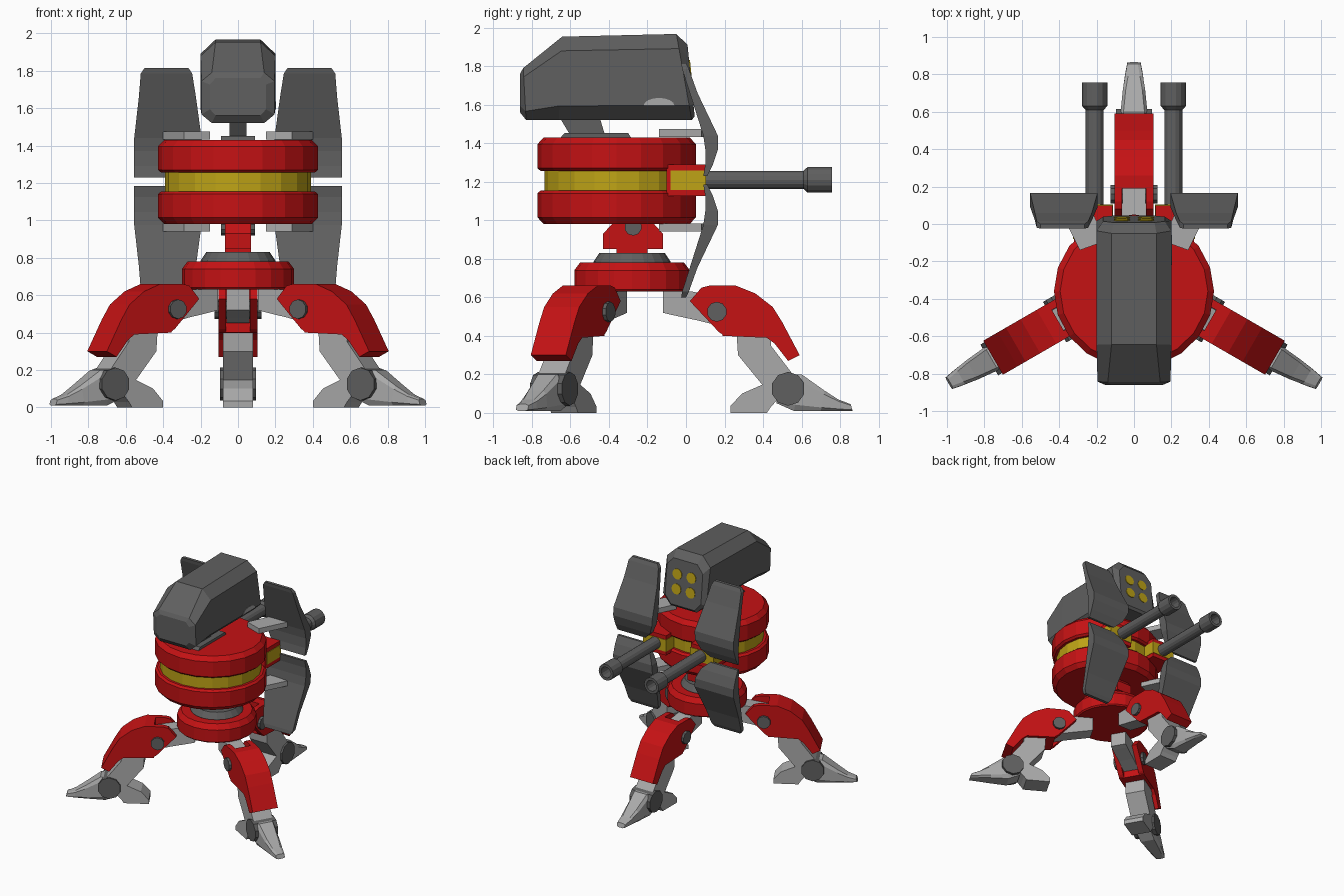
import bpy, bmesh, math
from mathutils import Vector, Matrix

if "Cube" in bpy.data.objects:
    bpy.data.objects.remove(bpy.data.objects["Cube"])


def material(name, rgb):
    m = bpy.data.materials.new(name)
    m.diffuse_color = (*rgb, 1)
    m.use_nodes = True
    m.node_tree.nodes["Principled BSDF"].inputs["Base Color"].default_value = m.diffuse_color
    return m


RED = material("red_paint", (0.56, 0.006, 0.007))
YELLOW = material("yellow_paint", (0.52, 0.37, 0.008))
DARK = material("dark_grey", (0.115, 0.115, 0.115))
LIGHT = material("light_grey", (0.40, 0.40, 0.40))
CY = -0.28          # y of the leg hub
leg_spin = Matrix.Identity(4)


def loft(name, rings, mat, bevel=0, xf=None):
    """Bridge rings of points, cap both ends."""
    bm = bmesh.new()
    vs = [[bm.verts.new(Vector(p)) for p in r] for r in rings]
    n = len(rings[0])
    for a, b in zip(vs, vs[1:]):
        for i in range(n):
            bm.faces.new((a[i], a[(i + 1) % n], b[(i + 1) % n], b[i]))
    bm.faces.new(vs[0][::-1])
    bm.faces.new(vs[-1])
    if bevel:
        edges = [e for e in bm.edges if len(e.link_faces) == 2 and e.calc_face_angle(0) > 0.8]
        bmesh.ops.bevel(bm, geom=edges, offset=bevel, segments=1, affect='EDGES')
    if xf:
        bm.transform(xf)
    bmesh.ops.recalc_face_normals(bm, faces=bm.faces)
    me = bpy.data.meshes.new(name)
    bm.to_mesh(me)
    bm.free()
    me.materials.append(mat)
    ob = bpy.data.objects.new(name, me)
    bpy.context.collection.objects.link(ob)
    return ob


def prism_x(name, pts, x0, x1, mat, bevel=0, xf=None):
    return loft(name, [[(x, y, z) for y, z in pts] for x in (x0, x1)], mat, bevel, xf)


def box(name, x, y, z, mat, bevel=0):
    return prism_x(name, [(y[0], z[0]), (y[1], z[0]), (y[1], z[1]), (y[0], z[1])], x[0], x[1], mat, bevel)


def turned(name, prof, centre, axis, n, mat, sy=1.0, xf=None):
    """Profile of (radius, distance) turned around an axis through centre."""
    cx, cy, cz = centre
    rings = []
    for r, d in prof:
        ring = []
        for i in range(n):
            a = 2 * math.pi * (i + (0.5 if axis == 'X' else 0)) / n
            u, v = r * math.cos(a), r * math.sin(a) * sy
            ring.append({'X': (cx + d, cy + u, cz + v), 'Y': (cx + u, cy + d, cz + v),
                         'Z': (cx + u, cy + v, cz + d)}[axis])
        rings.append(ring)
    return loft(name, rings, mat, 0, xf)


def octagon(s, c):
    """Chamfered section; s = bottom y, z, top y, z, half width."""
    yb, zb, yt, zt, w = s
    pts = [(-w + c, 0), (w - c, 0), (w, .17), (w, .83), (w - c, 1), (-w + c, 1), (-w, .83), (-w, .17)]
    return [(x, yb + (yt - yb) * t, zb + (zt - zb) * t) for x, t in pts]


# Three legs
FORK = [(.02, .58), (.08, .65), (.12, .66), (.20, .66), (.20, .40), (.17, .42)]
ARMOUR = [(.19, .66), (.26, .66), (.36, .62), (.45, .55), (.50, .47), (.59, .30),
          (.53, .27), (.46, .36), (.42, .39), (.19, .40)]
HIP = [(-.12, .64), (.03, .63), (.19, .60), (.22, .52), (.18, .45), (.06, .48), (-.08, .51), (-.12, .52)]
SHANK = [(.26, .45), (.27, .30), (.45, .08), (.57, .08), (.57, .18), (.44, .35), (.44, .45)]
HEEL = [(.23, 0), (.23, .035), (.29, .10), (.45, .17), (.52, .12), (.44, .03), (.42, 0)]
TOE = [(.47, .05, .47, .19, .075), (.56, .01, .60, .20, .072), (.70, .01, .72, .115, .06),
       (.80, .01, .79, .07, .048), (.865, .01, .855, .045, .036)]
for k, tag in enumerate(("back", "left", "right")):
    xf = (Matrix.Translation((0, CY, 0)) @ Matrix.Rotation(k * 2 * math.pi / 3, 4, 'Z')
          @ Matrix.Translation((0, -CY, 0)))
    prism_x(tag + "_hip", HIP, -.062, .062, LIGHT, .012, xf)
    prism_x(tag + "_leg_armour", ARMOUR, -.105, .105, RED, 0, xf)
    for s in (-1, 1):
        prism_x(tag + "_armour_fork", FORK, s * .064, s * .105, RED, 0, xf)
    turned(tag + "_hip_pin", [(.052, -.125), (.052, .125)], (0, .16, .525), 'X', 10, DARK, 1, xf)
    prism_x(tag + "_shank", SHANK, -.08, .08, LIGHT, .012, xf)
    turned(tag + "_ankle_pin", [(.088, -.095), (.088, .095)], (0, .53, .125), 'X', 10, DARK, 1, xf)
    prism_x(tag + "_heel", HEEL, -.08, .08, LIGHT, .014, xf)
    loft(tag + "_toe", [octagon(s, .016) for s in TOE], LIGHT, 0, xf)

# Hub and swivel neck
turned("hub", [(.29, .63), (.30, .64), (.30, .74), (.27, .78)], (0, CY, 0), 'Z', 20, RED)
turned("hub_ring", [(.20, .775), (.20, .785), (.17, .83)], (0, CY, 0), 'Z', 20, DARK)
box("neck_stem", (-.07, .07), (-.36, -.20), (.82, .86), RED)
prism_x("neck", [(-.43, .85), (-.12, .85), (-.12, .93), (-.17, .985), (-.38, .985), (-.43, .93)], -.07, .07, RED)
turned("neck_pin", [(.045, -.092), (.045, .092)], (0, -.275, .965), 'X', 10, DARK)

# Turret drum
TC = (0, -.36, 0)
turned("drum_lower", [(.395, .98), (.428, 1.015), (.428, 1.14), (.41, 1.155)], TC, 'Z', 20, RED, .96)
turned("drum_band", [(.39, 1.15), (.39, 1.26)], TC, 'Z', 20, YELLOW, .96)
turned("drum_upper", [(.41, 1.255), (.428, 1.27), (.428, 1.395), (.395, 1.43)], TC, 'Z', 20, RED, .96)

# Launcher pod on its bracket
prism_x("pod_base", [(-.66, 1.42), (-.28, 1.42), (-.30, 1.452), (-.63, 1.452)], -.09, .09, DARK)
prism_x("pod_bracket", [(-.60, 1.44), (-.42, 1.44), (-.45, 1.54), (-.66, 1.54)], -.045, .045, DARK)
POD = [(-.862, 1.56, -.862, 1.76, .15), (-.83, 1.52, -.845, 1.79, .195), (-.66, 1.52, -.643, 1.953, .20),
       (.03, 1.52, -.05, 1.967, .20), (.045, 1.54, .008, 1.91, .165)]
loft("launcher_pod", [octagon(s, c) for s, c in zip(POD, (.03, .055, .08, .08, .055))], DARK)
tilt = Matrix.Rotation(math.atan2(.037, .37), 4, 'X')
for x in (-.065, .065):
    for z in (1.67, 1.79):
        y = .045 - .037 * (z - 1.54) / .37
        turned("launch_tube", [(.043, -.003), (.043, .005)], (0, 0, 0), 'Y', 14, YELLOW, 1,
               Matrix.Translation((x, y, z)) @ tilt)
# Half-round plate on the pod side
half = [(-.14 + .08 * math.cos(a * math.pi / 8), 1.595 + .04 * math.sin(a * math.pi / 8)) for a in range(9)]
prism_x("pod_side_plate", half, .196, .203, LIGHT)

# Shields, their arms and the guns, on both sides
SHIELD = [(1.815, -.025, .0, .265, .50), (1.785, -.02, .015, .245, .52), (1.66, .02, .06, .225, .53),
          (1.44, .09, .165, .195, .555), (1.37, .10, .167, .20, .557), (1.29, .10, .14, .235, .557),
          (1.23, .09, .11, .30, .555)]
ARM = [(.15, -.09), (.29, -.14), (.40, .08), (.24, .10)]
for s, side in ((-1, "left"), (1, "right")):
    for level in ("upper", "lower"):
        def h(z):
            return z if level == "upper" else 2.415 - z
        loft(f"{side}_{level}_shield",
             [[(s * a, y0, h(z)), (s * b, y0, h(z)), (s * b, y1, h(z)), (s * a, y1, h(z))]
              for z, y0, y1, a, b in SHIELD], DARK)
        loft(f"{side}_{level}_shield_arm",
             [[(s * x, y, h(z)) for x, y in ARM] for z in (1.432, 1.474)], LIGHT, .01)
    box(side + "_gun_mount", (s * .115, s * .32), (-.10, .10), (1.125, 1.29), RED)
    box(side + "_gun_mount_band", (s * .112, s * .325), (-.08, .104), (1.158, 1.257), YELLOW)
    turned(side + "_gun", [(.048, .08), (.048, .61), (.067, .63), (.067, .757), (.045, .757), (.045, .66)],
           (s * .21, 0, 1.21), 'Y', 14, DARK)
